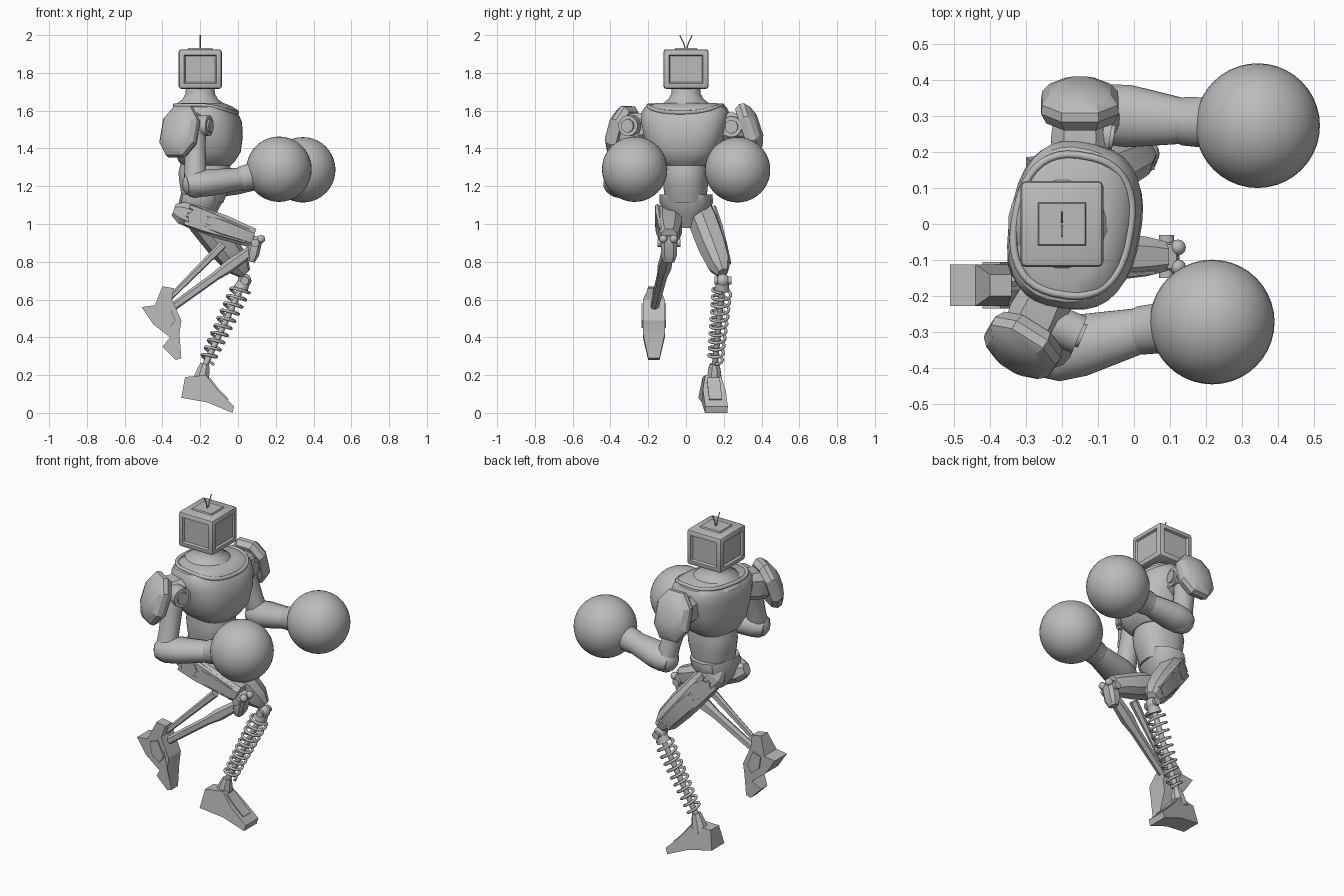
import bpy, bmesh, math
from mathutils import Vector, Matrix

cube = bpy.data.objects.get("Cube")
if cube:
    bpy.data.objects.remove(cube, do_unlink=True)

grey = bpy.data.materials.new("plain_grey")
grey.use_nodes = True
grey.diffuse_color = (0.5, 0.5, 0.5, 1)
grey.node_tree.nodes["Principled BSDF"].inputs["Base Color"].default_value = (0.5, 0.5, 0.5, 1)
YAW = Matrix.Rotation(math.radians(-10), 3, 'Z')
PIVOT = Vector((-0.19, 0, 0))


def finish(name, bm, angle=35):
    """Turn a bmesh into a shaded object."""
    bmesh.ops.recalc_face_normals(bm, faces=bm.faces)
    me = bpy.data.meshes.new(name)
    bm.to_mesh(me)
    bm.free()
    ob = bpy.data.objects.new(name, me)
    me.materials.append(grey)
    bpy.context.collection.objects.link(ob)
    bpy.ops.object.select_all(action='DESELECT')
    ob.select_set(True)
    bpy.context.view_layer.objects.active = ob
    bpy.ops.object.shade_smooth_by_angle(angle=math.radians(angle))
    return ob


def section(c, u, v, a, b, n, e=2.0):
    """Superellipse ring of points."""
    pts = []
    for i in range(n):
        t = 2 * math.pi * (i + 0.5) / n
        x, y = math.cos(t), math.sin(t)
        pts.append(c + u * a * math.copysign(abs(x) ** (2 / e), x)
                   + v * b * math.copysign(abs(y) ** (2 / e), y))
    return pts


def loft(name, rings, angle=35):
    bm = bmesh.new()
    vs = [[bm.verts.new(p) for p in r] for r in rings]
    n = len(rings[0])
    for lo, hi in zip(vs, vs[1:]):
        for i in range(n):
            bm.faces.new((lo[i], lo[(i + 1) % n], hi[(i + 1) % n], hi[i]))
    bm.faces.new(vs[0])
    bm.faces.new(vs[-1])
    return finish(name, bm, angle)


def limb(name, p0, p1, secs, n=12, e=2.0, angle=35):
    """Tapered limb; secs holds (position along, half width, half height)."""
    p0, p1 = Vector(p0), Vector(p1)
    d = (p1 - p0).normalized()
    ref = Vector((0, 0, 1)) if abs(d.z) < 0.98 else Vector((1, 0, 0))
    u = d.cross(ref).normalized()
    v = u.cross(d)
    return loft(name, [section(p0.lerp(p1, t), u, v, a, b, n, e) for t, a, b in secs], angle)


def rod(name, p0, p1, r, n=12):
    return limb(name, p0, p1, [(0, r, r), (1, r, r)], n)


def trunk(name, rows, n=32, e=2.6):
    """Upright body part; rows hold (height, front, back, half width)."""
    rings = []
    for z, f, b, w in rows:
        ring = section(Vector(((f + b) / 2, 0, z)), Vector((1, 0, 0)), Vector((0, 1, 0)), (f - b) / 2, w, n, e)
        rings.append([YAW @ (p - PIVOT) + PIVOT for p in ring])
    return loft(name, rings)


def ball(name, c, r, seg=16):
    bm = bmesh.new()
    bmesh.ops.create_uvsphere(bm, u_segments=seg, v_segments=seg // 2, radius=r,
                              matrix=Matrix.Translation(c))
    return finish(name, bm, 60)


def prism(name, pts, centre, half):
    """Side profile given width; centre and half are functions of x and z."""
    rings = [[(x, centre(x) + s * half(x, z), z) for x, z in pts] for s in (-1, 1)]
    return loft(name, [[Vector(p) for p in r] for r in rings], 20)


def tube(name, pts, r, cyclic=False):
    cu = bpy.data.curves.new(name, 'CURVE')
    cu.dimensions = '3D'
    cu.bevel_depth, cu.bevel_resolution, cu.use_fill_caps = r, 2, True
    sp = cu.splines.new('POLY')
    sp.points.add(len(pts) - 1)
    for q, p in zip(sp.points, pts):
        q.co = (*p, 1)
    sp.use_cyclic_u = cyclic
    cu.materials.append(grey)
    ob = bpy.data.objects.new(name, cu)
    bpy.context.collection.objects.link(ob)
    bpy.ops.object.select_all(action='DESELECT')
    ob.select_set(True)
    bpy.context.view_layer.objects.active = ob
    bpy.ops.object.convert(target='MESH')
    bpy.ops.object.shade_smooth_by_angle(angle=math.radians(60))


# Body
trunk("chest", [(1.31, -.04, -.29, .115), (1.33, -.02, -.31, .145), (1.38, .01, -.33, .19),
                (1.46, .02, -.34, .215), (1.54, .015, -.345, .232), (1.59, -.01, -.34, .232),
                (1.62, -.035, -.325, .215), (1.64, -.08, -.30, .16)])
trunk("abdomen", [(1.11, -.08, -.29, .105), (1.16, -.06, -.3, .112), (1.22, -.04, -.31, .118),
                  (1.27, -.035, -.315, .122), (1.34, -.05, -.3, .115)], e=2.3)
trunk("pelvis", [(.98, -.16, -.25, .05), (1.05, -.12, -.3, .1), (1.11, -.09, -.31, .14),
                 (1.155, -.08, -.3, .14)], n=12)
collar = []
for p in section(Vector((-.17, 0, 0)), Vector((1, 0, 0)), Vector((0, 1, 0)), .16, .195, 40, 2.5):
    front = max(0, (p.x + .17) / .16)
    collar.append(YAW @ (p - PIVOT) + PIVOT + Vector((0, 0, 1.628 - .038 * front ** 2)))
tube("collar", collar, .011, True)
loft("neck", [section(Vector((-.2, 0, z)), Vector((1, 0, 0)), Vector((0, 1, 0)), r, r, 24)
              for z, r in ((1.6, .15), (1.635, .13), (1.66, .095), (1.69, .078), (1.74, .076))])

# Head: bevelled box with sunken panels on its sides
bm = bmesh.new()
bmesh.ops.create_cube(bm, size=1, matrix=Matrix.Translation((-.2, 0, 1.82)) @ Matrix.Diagonal((.23, .24, .21, 1)))
bmesh.ops.bevel(bm, geom=bm.edges[:], offset=.016, segments=2, profile=.5, affect='EDGES')
bm.normal_update()
sides = [f for f in bm.faces if f.calc_area() > .02 and abs(f.normal.z) < .5]
bmesh.ops.inset_individual(bm, faces=sides, thickness=.02, depth=0)
bmesh.ops.inset_individual(bm, faces=sides, thickness=.008, depth=-.012)
finish("head", bm, 25)
limb("head_top_plate", (-.2, 0, 1.915), (-.2, 0, 1.933), [(0, .09, .1), (1, .08, .09)], 4, 2, 20).hide_render = False
for side, s in (("right", -1), ("left", 1)):
    tube(side + "_antenna", [(-.2, s * (.004 + .03 * (i / 6) ** 1.6), 1.92 + .08 * i / 6) for i in range(7)], .003)

# Arms
arms = {
    "right": dict(sh=(-.23, -.275, 1.52), el=(-.225, -.355, 1.21), cuff=(.02, -.295, 1.24), glove=(.217, -.272, 1.29),
                  pad=(-.31, -.34, 1.49), out=(-.5, -.8, .3), disc=(.6, -.25, 0)),
    "left": dict(sh=(-.15, .255, 1.515), el=(-.08, .305, 1.215), cuff=(.14, .285, 1.25), glove=(.343, .273, 1.287),
                 pad=(-.15, .335, 1.505), out=(0, .94, .3), disc=(.6, -.1, 0)),
}
for side, a in arms.items():
    sh, pad = Vector(a["sh"]), Vector(a["pad"])
    out, disc = Vector(a["out"]).normalized(), Vector(a["disc"]).normalized()
    inner = sh + Vector((.0, -.1 if side == "left" else .1, 0))
    limb(side + "_shoulder", inner, pad, [(0, .075, .075), (.45, .085, .085), (.85, .075, .08), (1, .05, .05)], 8, 3)
    rod(side + "_shoulder_disc", sh, sh + disc * .085, .055, 20)
    rod(side + "_shoulder_cap", sh, sh + disc * .095, .035, 20)
    limb(side + "_shoulder_pad", pad - out * .04, pad + out * .06,
         [(0, .1, .13), (.3, .115, .15), (.55, .112, .145), (.8, .09, .115), (1, .045, .06)], 8, 2.4, 25)
    limb(side + "_upper_arm", sh, a["el"], [(0, .065, .065), (.3, .058, .058), (.7, .058, .055), (1, .062, .06)], 14)
    ball(side + "_elbow", a["el"], .072)
    limb(side + "_forearm", a["el"], a["cuff"],
         [(-.2, .06, .05), (0, .085, .07), (.3, .088, .072), (1.05, .062, .058)], 16)
    limb(side + "_cuff", a["cuff"], a["glove"], [(-.08, .062, .06), (0, .068, .066), (.25, .07, .07), (.5, .105, .105)], 24)
    ball(side + "_glove", a["glove"], .173, 40)

# Thighs with lengthwise ribs
thighs = {"right": ((-.27, -.09, 1.05), (.08, -.09, .925), .07), "left": ((-.22, .075, 1.06), (.035, .195, .74), .08)}
for side, (hip, knee, h) in thighs.items():
    hip, knee = Vector(hip), Vector(knee)
    s = -1 if side == "right" else 1
    tip = .055 if side == "right" else .035
    limb(side + "_thigh", hip, knee, [(-.2, .03, .035), (-.08, .065, h * .9), (.15, .075, h), (.55, .072, h),
                                      (.85, .058, h * .85), (1, tip * .8, tip)], 8, 2.6, 25)
    d = (knee - hip).normalized()
    lat = Vector((0, 0, 1)).cross(d).normalized()
    lat *= s if lat.y > 0 else -s
    up = d.cross(lat) * s
    for i in (-1, 0, 1):
        base = lat * .062 + up * .045 * i
        limb(f"{side}_thigh_rib_{i + 2}", hip + base, knee + base * .62,
             [(0, .012, .014), (.3, .018, .02), (.9, .01, .013)], 6, 3, 25)
    rod(side + "_hip_joint", hip + d * .06 - lat * .06, hip + d * .06 + lat * .075, .05, 16)

# Raised right leg: knee block, bolts, shin bars
limb("right_knee", (.1, -.09, .935), (.07, -.09, .8), [(0, .035, .02), (.2, .045, .035), (.7, .045, .035), (1, .03, .02)], 8, 3, 25)
rod("right_knee_pin", (.09, -.15, .9), (.09, -.03, .9), .022)
for y in (-.12, -.065):
    ball("right_knee_bolt", (.122, y, .92), .022, 12)
limb("right_shin", (.085, -.09, .87), (-.36, -.17, .55), [(0, .03, .028), (.3, .038, .034), (.45, .028, .024), (1, .022, .022)], 6, 2.4, 25)
limb("right_calf_bar", (-.08, -.1, .89), (-.38, -.17, .59), [(0, .026, .022), (.5, .016, .018), (1, .016, .014)], 6, 2.4, 25)
prism("right_foot", [(-.51, .56), (-.44, .57), (-.4, .67), (-.34, .66), (-.35, .6), (-.3, .49), (-.31, .42), (-.3, .29),
                     (-.33, .28), (-.4, .35), (-.36, .4), (-.45, .47)],
      lambda x: -.17, lambda x, z: .03 if z < .36 or z > .63 else .058)
prism("right_foot_side_plate", [(-.42, .56), (-.37, .58), (-.33, .49), (-.36, .45), (-.41, .49)],
      lambda x: -.17, lambda x, z: .065)

# Standing left leg: knee ball, strut, coil spring, foot
knee, ankle = Vector((.035, .195, .7)), Vector((-.19, .15, .22))
ball("left_knee", knee, .036)
rod("left_knee_pin", knee - Vector((0, .045, 0)), knee + Vector((0, .045, 0)), .022)
rod("left_strut", knee, ankle, .016)
limb("left_spring_seat", knee, knee.lerp(ankle, .1), [(0, .03, .03), (1, .04, .04)])
d = (ankle - knee).normalized()
u = d.cross(Vector((0, 1, 0))).normalized()
v = d.cross(u)
turns, steps = 10, 18
coil = []
for i in range(turns * steps + 1):
    f, t = i / (turns * steps), 2 * math.pi * i / steps
    coil.append(knee.lerp(ankle, .09 + .8 * f) + (u * math.cos(t) + v * math.sin(t)) * (.05 - .013 * f))
tube("left_spring", coil, .008)
limb("left_ankle", ankle + Vector((.015, 0, .04)), ankle - Vector((.01, 0, .06)), [(0, .025, .025), (.3, .035, .035), (1, .045, .05)], 8)


def foot_mid(x):
    return .125 + (x + .3) * .13


prism("left_foot", [(-.3, .08), (-.28, .19), (-.17, .2), (-.11, .125), (-.02, .035), (-.03, 0), (-.16, .055)],
      foot_mid, lambda x, z: .04 if z > .18 else .06)
prism("left_instep_plate", [(-.155, .18), (-.148, .187), (-.105, .13), (-.05, .073), (-.055, .066), (-.11, .12)],
      foot_mid, lambda x, z: .034)
